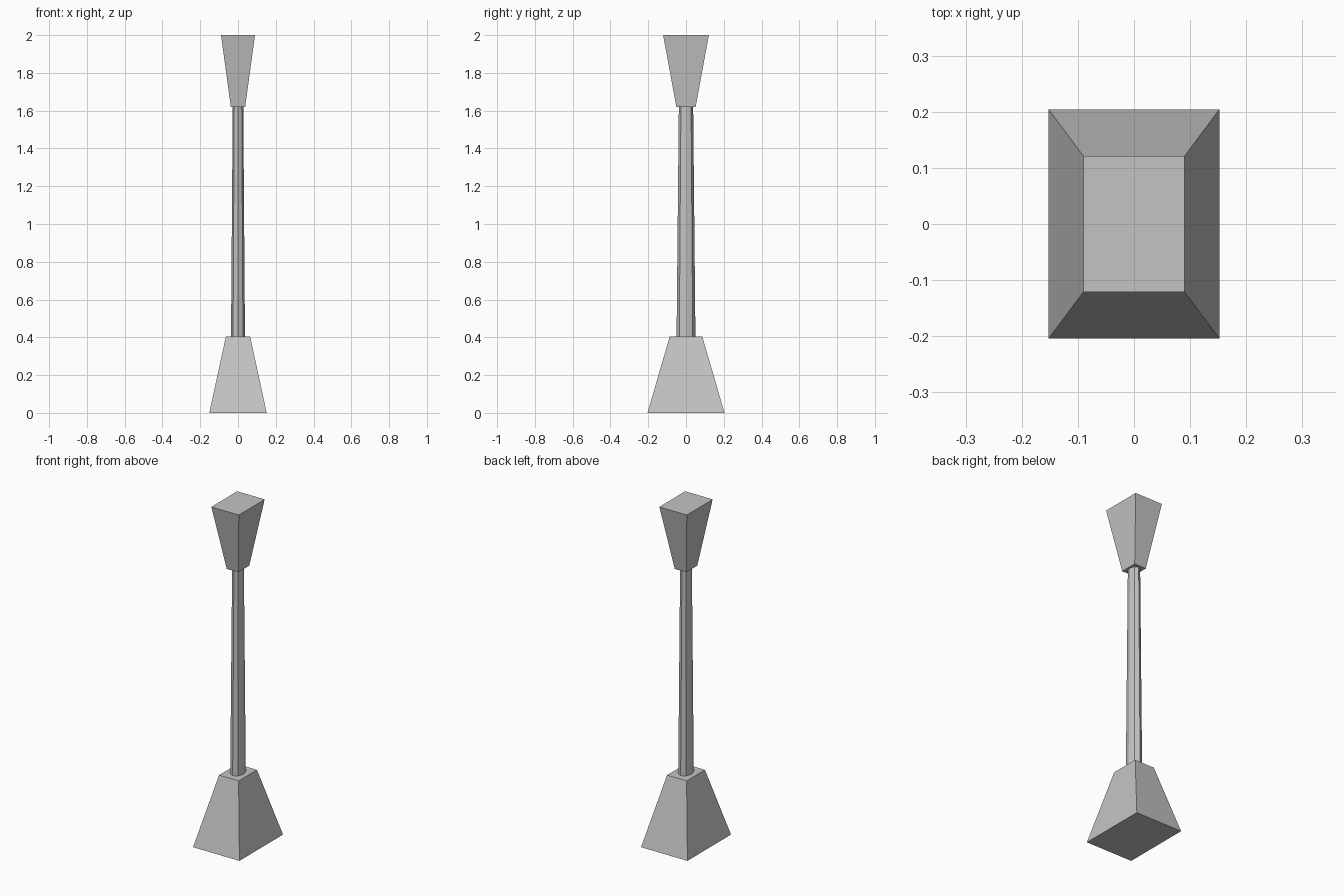
import bpy
import bmesh
from math import cos, sin, pi

cube = bpy.data.objects.get("Cube")
if cube:
    bpy.data.objects.remove(cube, do_unlink=True)

grey = bpy.data.materials.new("plain grey")
grey.use_nodes = True
colour = (0.55, 0.55, 0.55, 1)
grey.diffuse_color = colour
grey.node_tree.nodes["Principled BSDF"].inputs["Base Color"].default_value = colour


def rectangle(hx, hy):
    return [(-hx, -hy), (hx, -hy), (hx, hy), (-hx, hy)]


def octagon(rx, ry):
    return [(rx * cos(i * pi / 4), ry * sin(i * pi / 4)) for i in range(8)]


def tapered_block(name, lower, z0, upper, z1):
    """Closed flat-sided solid between two matching outlines."""
    bm = bmesh.new()
    a = [bm.verts.new((x, y, z0)) for x, y in lower]
    b = [bm.verts.new((x, y, z1)) for x, y in upper]
    n = len(a)
    bm.faces.new(a[::-1])
    bm.faces.new(b)
    for i in range(n):
        j = (i + 1) % n
        bm.faces.new((a[i], a[j], b[j], b[i]))
    mesh = bpy.data.meshes.new(name)
    bm.to_mesh(mesh)
    bm.free()
    mesh.materials.append(grey)
    obj = bpy.data.objects.new(name, mesh)
    bpy.context.collection.objects.link(obj)
    return obj


# Flared foot, slim tapering pole, and head widening upward
tapered_block("base", rectangle(0.152, 0.204), 0, rectangle(0.064, 0.086), 0.405)
tapered_block("shaft", octagon(0.037, 0.05), 0.405, octagon(0.028, 0.038), 1.62)
tapered_block("head", rectangle(0.038, 0.051), 1.62, rectangle(0.09, 0.121), 2)
